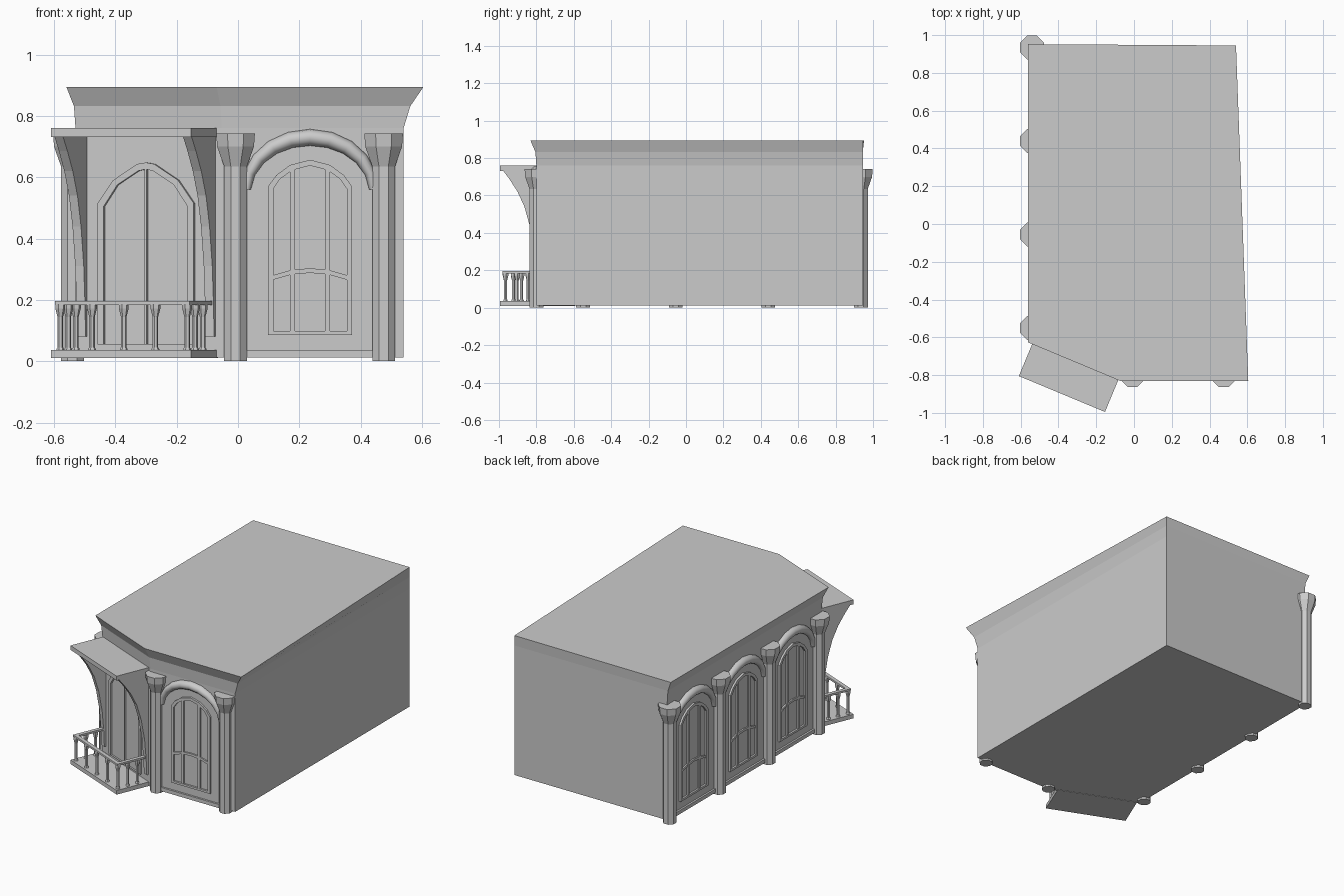
import bpy, bmesh
from math import sin, cos, pi, radians
from mathutils import Matrix, Vector

if "Cube" in bpy.data.objects:
    bpy.data.objects.remove(bpy.data.objects["Cube"])

I = Matrix.Identity(4)


def frame(x, y, deg):
    """Wall frame: local x along the wall, local -y pointing outward."""
    return Matrix.Translation((x, y, 0)) @ Matrix.Rotation(radians(deg), 4, 'Z')


def mesh(name, rings, M=I, caps=True, closed=False):
    """Skin a list of equal-length vertex loops."""
    bm = bmesh.new()
    vs = [[bm.verts.new(M @ Vector(p)) for p in r] for r in rings]
    n = len(vs[0])
    pairs = list(zip(vs, vs[1:])) + ([(vs[-1], vs[0])] if closed else [])
    for a, b in pairs:
        for i in range(n):
            j = (i + 1) % n
            bm.faces.new((a[i], a[j], b[j], b[i]))
    if caps and not closed:
        bm.faces.new(vs[0])
        bm.faces.new(vs[-1])
    bmesh.ops.recalc_face_normals(bm, faces=bm.faces)
    me = bpy.data.meshes.new(name)
    bm.to_mesh(me)
    bm.free()
    ob = bpy.data.objects.new(name, me)
    bpy.context.collection.objects.link(ob)
    return ob


def prism(name, pts, y0, y1, M):
    """Extrude an (x, z) outline between two depths."""
    return mesh(name, [[(x, y, z) for x, z in pts] for y in (y0, y1)], M)


def box(name, x0, x1, y0, y1, z0, z1, M):
    return prism(name, [(x0, z0), (x1, z0), (x1, z1), (x0, z1)], y0, y1, M)


def trim(name, outer, inner, y0, y1, M):
    """Raised band between two matching (x, z) outlines."""
    return mesh(name, [[(x, y, z) for x, z in o]
                       for o, y in ((outer, y0), (outer, y1), (inner, y1), (inner, y0))],
                M, closed=True)


def post(name, x, y, profile, M=I, sides=8):
    """Faceted turned post from (apothem, z) pairs."""
    k = 1 / cos(pi / sides)
    return mesh(name, [[(x + r * k * cos(2 * pi * (i + .5) / sides),
                         y + r * k * sin(2 * pi * (i + .5) / sides), z)
                        for i in range(sides)] for r, z in profile], M)


def mirrored(half):
    """Right half outline, bottom to apex, mirrored to the full loop."""
    return half + [(-x, z) for x, z in reversed(half) if x > 0]


# Main block with flared cornice on the street sides
wall = [(-.53, .945), (.54, .945), (.54, -.80), (-.053, -.80), (-.53, -.60)]
flare = [(-.535, .945), (.562, -.805), (-.057, -.805), (-.535, -.605)]
top = [(-.56, .952), (.54, .945), (.605, -.832), (-.07, -.832), (-.56, -.627)]
flare.insert(1, (.54, .945))
mesh("building_body", [[(x, y, z) for x, y in ring] for ring, z in
                       ((wall, .012), (wall, .76), (flare, .832), (top, .895))])

# Octagonal columns
column = [(.037, 0), (.037, .635), (.06, .70), (.063, .742)]
for x, y in [(-.008, -.80), (.475, -.80)] + [(-.54, -.55 + .495 * i) for i in range(4)]:
    post("column", x, y, column)


def window_bay(M):
    """Arch moulding, plinth and six-pane window."""
    box("plinth", -.22, .22, -.012, .01, .012, .035, M)
    # moulding, thinner towards the feet
    rings = []
    for i in range(11):
        a = pi * i / 10
        c = Vector((.207 * cos(a), 0, .56 + .17 * sin(a)))
        d = Vector((cos(a), 0, sin(a)))
        r = .014 + .013 * sin(a)
        rings.append([c + d * r * cos(t) + Vector((0, -r * 1.15 * sin(t), 0))
                      for t in [2 * pi * k / 12 for k in range(12)]])
    ob = mesh("arch_moulding", rings, M)
    for p in ob.data.polygons:
        p.use_smooth = len(p.vertices) == 4
    # frame
    outer = mirrored([(.137, .085), (.137, .57), (.11, .607), (.065, .64), (0, .657)])
    inner = mirrored([(.120, .098), (.120, .562), (.098, .594), (.058, .623), (0, .638)])
    trim("window_frame", outer, inner, -.012, .005, M)
    for s in (-1, 1):
        box("mullion", s * .057 - .008, s * .057 + .008, -.01, .005, .095, .63, M)
    xs = [-.122, -.06, 0, .06, .122]
    zs = [.265, .283, .288, .283, .265]
    prism("transom", list(zip(xs, zs)) + [(x, z + .015) for x, z in reversed(list(zip(xs, zs)))],
          -.009, .005, M)


window_bay(frame(.235, -.80, 0))
for i in range(3):
    window_bay(frame(-.53, -.302 + .495 * i, -90))

# Corner balcony with door, canopy and brackets
B = frame(-.297, -.697, -22.6)
box("balcony_floor", -.247, .247, -.22, .01, .01, .036, B)
box("canopy", -.247, .247, -.22, .02, .732, .76, B)
curve = [(-.205, .735), (-.165, .685), (-.12, .62), (-.08, .54), (-.05, .44),
         (-.027, .31), (-.016, .18), (-.012, .08), (.01, .08), (.01, .735)]
for s in (-1, 1):
    mesh("canopy_bracket", [[(x, y, z) for y, z in curve] for x in (s * .212, s * .242)], B)

outer = mirrored([(.17, .055), (.17, .515), (.115, .59), (.03, .643), (0, .648)])
inner = mirrored([(.148, .056), (.148, .505), (.10, .575), (.026, .621), (0, .626)])
trim("door_frame", outer, inner, -.012, .005, B)
box("door_centre_bar", -.004, .004, -.012, .005, .056, .626, B)

# Railing
box("front_rail", -.237, .237, -.209, -.185, .184, .196, B)
for s in (-1, 1):
    box("side_rail", s * .213, s * .237, -.185, .005, .184, .196, B)
baluster = [(.011, .034), (.011, .04), (.008, .045), (.008, .145), (.014, .172), (.014, .186)]
spots = [(-.224 + .112 * i, -.197) for i in range(5)]
spots += [(s * .224, y) for s in (-1, 1) for y in (-.13, -.065)]
for x, y in spots:
    post("baluster", x, y, baluster, B, 6)
